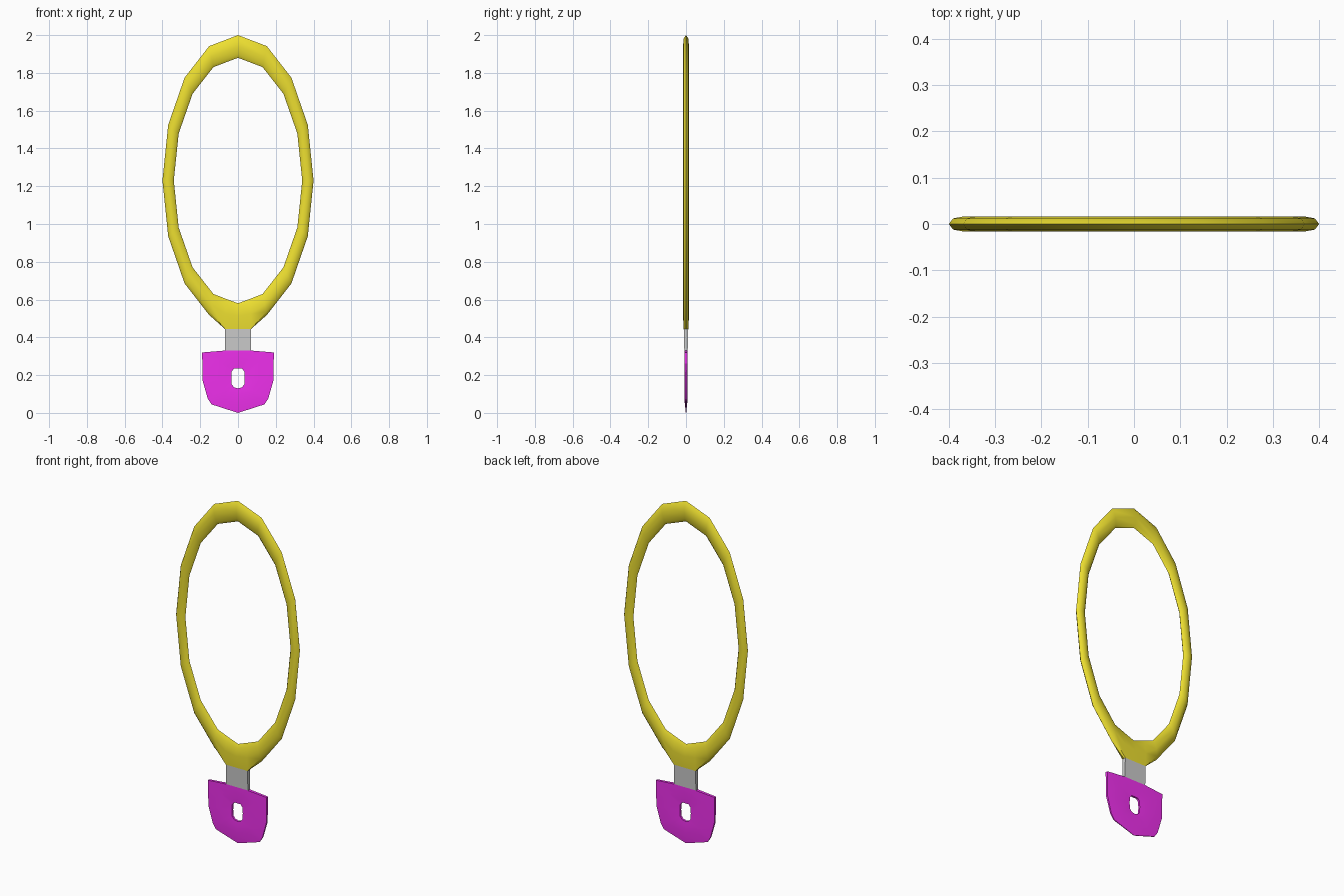
import bpy, bmesh, math

if "Cube" in bpy.data.objects:
    bpy.data.objects.remove(bpy.data.objects["Cube"])


def material(name, color):
    m = bpy.data.materials.new(name)
    m.diffuse_color = color
    m.use_nodes = True
    m.node_tree.nodes["Principled BSDF"].inputs["Base Color"].default_value = m.diffuse_color
    return m


def finish(bm, name, mat=None, angle=50):
    bmesh.ops.recalc_face_normals(bm, faces=bm.faces)
    me = bpy.data.meshes.new(name)
    bm.to_mesh(me)
    bm.free()
    for p in me.polygons:
        p.use_smooth = True
    me.set_sharp_from_angle(angle=math.radians(angle))
    if mat:
        me.materials.append(mat)
    ob = bpy.data.objects.new(name, me)
    bpy.context.collection.objects.link(ob)
    return ob


def closed_loft(name, sections, mat):
    """sections: (inner xz, outer xz, [(t, y)...]); t runs from inner 0 to outer 1."""
    bm = bmesh.new()
    rings = []
    for a, b, prof in sections:
        rings.append([bm.verts.new((a[0] + (b[0] - a[0]) * t, y,
                                    a[1] + (b[1] - a[1]) * t)) for t, y in prof])
    n = len(rings[0])
    for i, r in enumerate(rings):
        s = rings[(i + 1) % len(rings)]
        for j in range(n):
            k = (j + 1) % n
            bm.faces.new((r[j], r[k], s[k], s[j]))
    return finish(bm, name, mat)


def mirrored(half):
    """Half runs from centre line to centre line; add the other side."""
    other = [((-a[0], a[1]), (-b[0], b[1]), p) for a, b, p in half[1:-1]]
    return half + other[::-1]


yellow = material("yellow", (0.85, 0.74, 0.03, 1))
magenta = material("magenta", (0.87, 0.03, 0.85, 1))

# Oval hoop: a 16-sided stretched torus that flattens out at the neck
def hoop_profile(t):
    return [(0, 0), (.15, .011), (.5, .016), (t, .012),
            (1, 0), (t, -.012), (.5, -.016), (.15, -.011)]


half = []
for i in range(8):
    a = i * math.pi / 8
    s, c = math.sin(a), math.cos(a)
    half.append(((.34 * s, 1.23 + .65 * c), (.40 * s, 1.23 + .77 * c), hoop_profile(.85)))
half.append(((.067, .605), (.07, .445), hoop_profile(1)))
half.append(((0, .58), (0, .445), hoop_profile(1)))
closed_loft("hoop", mirrored(half), yellow)

# Neck between hoop and grip
bm = bmesh.new()
bmesh.ops.create_cube(bm, size=1)
for v in bm.verts:
    v.co.x *= .14
    v.co.y *= .024 if v.co.z > 0 else .018
    v.co.z = .3875 + v.co.z * .115
finish(bm, "neck")

# Grip plate with a hole, thinning towards the bottom tip
def grip_profile(y_mid, y_out):
    return [(0, -.006), (0, .006), (.5, y_mid), (1, y_out),
            (1, -y_out), (.5, -y_mid)]


points = [((0, .235), (0, .33), .009, .009),
          ((.02, .235), (.07, .33), .009, .009),
          ((.033, .22), (.19, .32), .009, .007),
          ((.035, .185), (.187, .17), .009, .006),
          ((.033, .15), (.16, .075), .009, .004),
          ((.02, .135), (.14, .045), .009, .003),
          ((0, .13), (0, 0), .008, .001)]
closed_loft("grip", mirrored([(a, b, grip_profile(m, o)) for a, b, m, o in points]), magenta)
